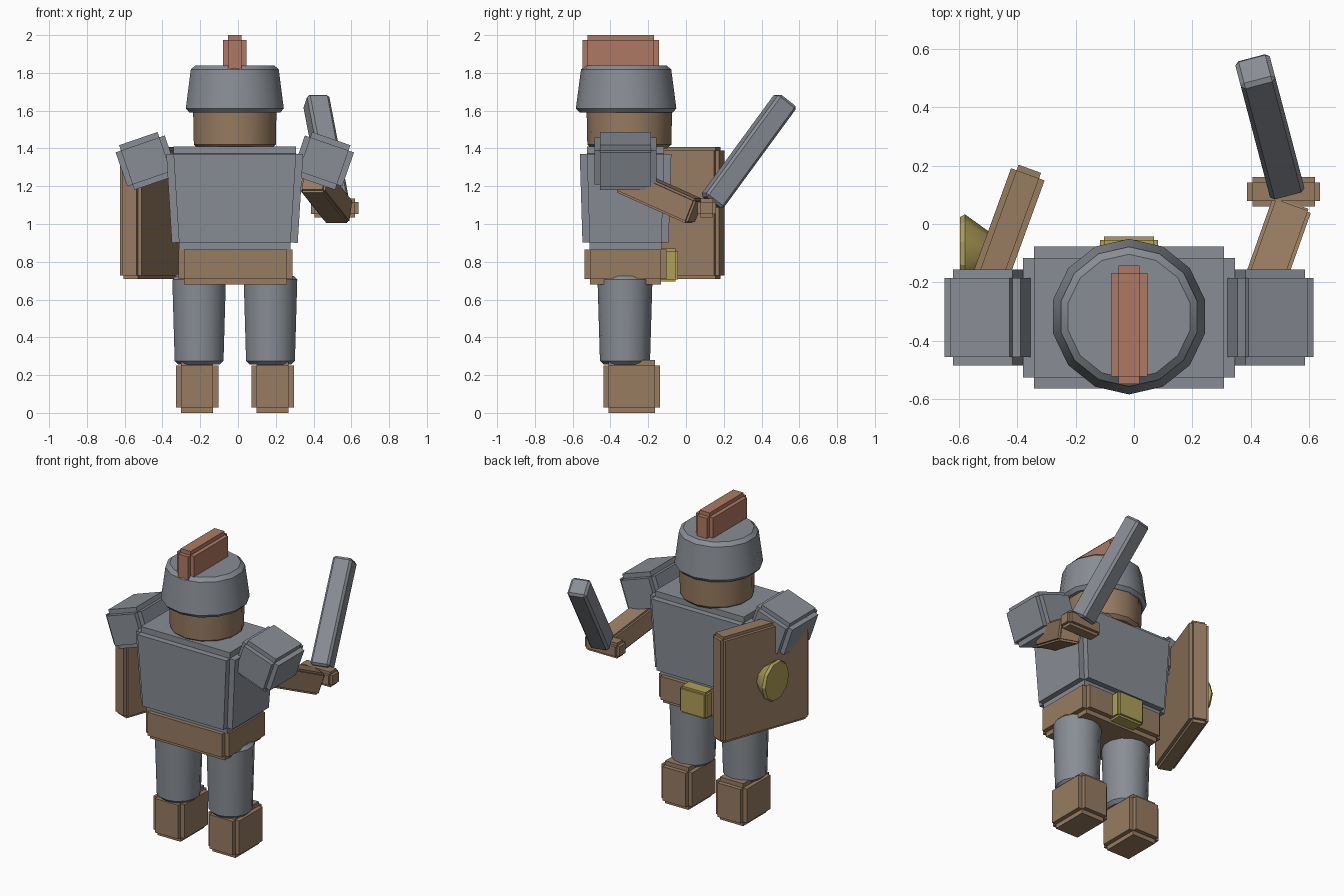
import bpy, bmesh, math
from mathutils import Vector, Matrix

cube = bpy.data.objects.get("Cube")
if cube:
    bpy.data.objects.remove(cube, do_unlink=True)

MID = -0.017    # mirror plane of the body
DEPTH = -0.32   # body centre along y


def material(name, rgb):
    m = bpy.data.materials.new(name)
    m.use_nodes = True
    m.diffuse_color = (*rgb, 1)
    m.node_tree.nodes["Principled BSDF"].inputs["Base Color"].default_value = (*rgb, 1)
    return m


STEEL = material("steel_grey", (0.25, 0.27, 0.30))
LEATHER = material("leather_brown", (0.31, 0.20, 0.12))
RED = material("plume_red", (0.43, 0.19, 0.125))
GOLD = material("dull_gold", (0.43, 0.35, 0.10))


def finish(name, bm, mat, matrix, smooth=False):
    bmesh.ops.recalc_face_normals(bm, faces=bm.faces[:])
    mesh = bpy.data.meshes.new(name)
    bm.to_mesh(mesh)
    bm.free()
    mesh.materials.append(mat)
    ob = bpy.data.objects.new(name, mesh)
    bpy.context.collection.objects.link(ob)
    ob.matrix_world = matrix
    if smooth:
        bpy.ops.object.select_all(action='DESELECT')
        ob.select_set(True)
        bpy.context.view_layer.objects.active = ob
        bpy.ops.object.shade_smooth_by_angle(angle=math.radians(30))
    return ob


def block(name, mat, centre, size, step=0.03, rot=None, taper=(1, 1)):
    """Box whose six faces each stand out as a raised slab."""
    bm = bmesh.new()
    bmesh.ops.create_cube(bm, size=1)
    core = [s - 2 * step for s in size]
    bmesh.ops.scale(bm, vec=core, verts=bm.verts[:])
    for v in bm.verts:
        if v.co.z < 0:
            v.co.x *= taper[0]
            v.co.y *= taper[1]
    bm.normal_update()
    slabs = bmesh.ops.extrude_discrete_faces(bm, faces=bm.faces[:])["faces"]
    bm.normal_update()
    for f in slabs:
        bmesh.ops.translate(bm, vec=f.normal * step, verts=f.verts[:])
    matrix = Matrix.Translation(centre) @ (rot or Matrix())
    return finish(name, bm, mat, matrix)


def drum(name, mat, centre, r_low, r_high, height, bevel=0.02, sides=14, rot=None):
    """Tapered round part with chamfered rims."""
    bm = bmesh.new()
    bmesh.ops.create_cone(bm, cap_ends=True, segments=sides, radius1=r_low,
                          radius2=r_high, depth=height)
    rims = [e for e in bm.edges if abs(e.verts[0].co.z - e.verts[1].co.z) < 0.001]
    if bevel:
        bmesh.ops.bevel(bm, geom=rims, offset=bevel, segments=1, affect='EDGES')
    matrix = Matrix.Translation(centre) @ (rot or Matrix())
    return finish(name, bm, mat, matrix, True)


def along(start, end):
    """Centre, length and rotation (local y) of a bar between two points."""
    a, b = Vector(start), Vector(end)
    return (a + b) / 2, (b - a).length, (b - a).to_track_quat('Y', 'Z').to_matrix().to_4x4()


# Torso, belt and buckle
block("torso", STEEL, (MID, DEPTH, 1.137), (0.725, 0.485, 0.546), 0.038, taper=(0.91, 0.93))
block("belt", LEATHER, (MID + 0.004, DEPTH, 0.787), (0.605, 0.435, 0.214))
block("belt_buckle", GOLD, (MID, -0.10, 0.782), (0.198, 0.115, 0.175), 0.013)

# Head, helmet and plume
drum("head", LEATHER, (MID, -0.3, 1.54), 0.222, 0.228, 0.28)
drum("helmet", STEEL, (MID, -0.317, 1.715), 0.269, 0.236, 0.25, 0.022)
block("helmet_plume", RED, (MID, -0.345, 1.895), (0.125, 0.405, 0.21), 0.026)

# Paired legs, boots and shoulder pads
for side, label in ((1, "left"), (-1, "right")):
    drum(label + "_leg", STEEL, (MID + side * 0.189, -0.323, 0.49), 0.132, 0.146, 0.47)
    block(label + "_boot", LEATHER, (MID + side * 0.2, -0.287, 0.14), (0.225, 0.30, 0.28), 0.028)
    tilt = Matrix.Rotation(side * math.radians(19), 4, 'Y')
    block(label + "_shoulder_pad", STEEL, (MID + side * 0.47, DEPTH, 1.334),
          (0.275, 0.33, 0.25), rot=tilt)

# Sword arm
mid, length, rot = along((0.40, -0.33, 1.235), (0.535, 0.05, 1.065))
block("left_arm", LEATHER, mid, (0.14, length, 0.14), 0.012, rot)

# Sword guard and chamfered blade
block("sword_guard", LEATHER, (0.512, 0.11, 1.085), (0.25, 0.10, 0.10), 0.018)
mid, length, rot = along((0.517, 0.135, 1.115), (0.413, 0.53, 1.655))
bm = bmesh.new()
bmesh.ops.create_cube(bm, size=1)
bmesh.ops.scale(bm, vec=(0.122, length, 0.122), verts=bm.verts[:])
bmesh.ops.bevel(bm, geom=bm.edges[:], offset=0.014, segments=1, affect='EDGES')
finish("sword_blade", bm, STEEL, Matrix.Translation(mid) @ rot)

# Shield turned about the vertical, with a flared boss
block("shield", LEATHER, (-0.466, -0.112, 1.058), (0.122, 0.64, 0.70), 0.02,
      Matrix.Rotation(math.radians(-20), 4, 'Z'))
facing = Matrix.Rotation(math.radians(-90), 4, 'Y')
drum("shield_boss", GOLD, (-0.515, -0.10, 1.06), 0.03, 0.145, 0.16, 0.02, 10, facing)
